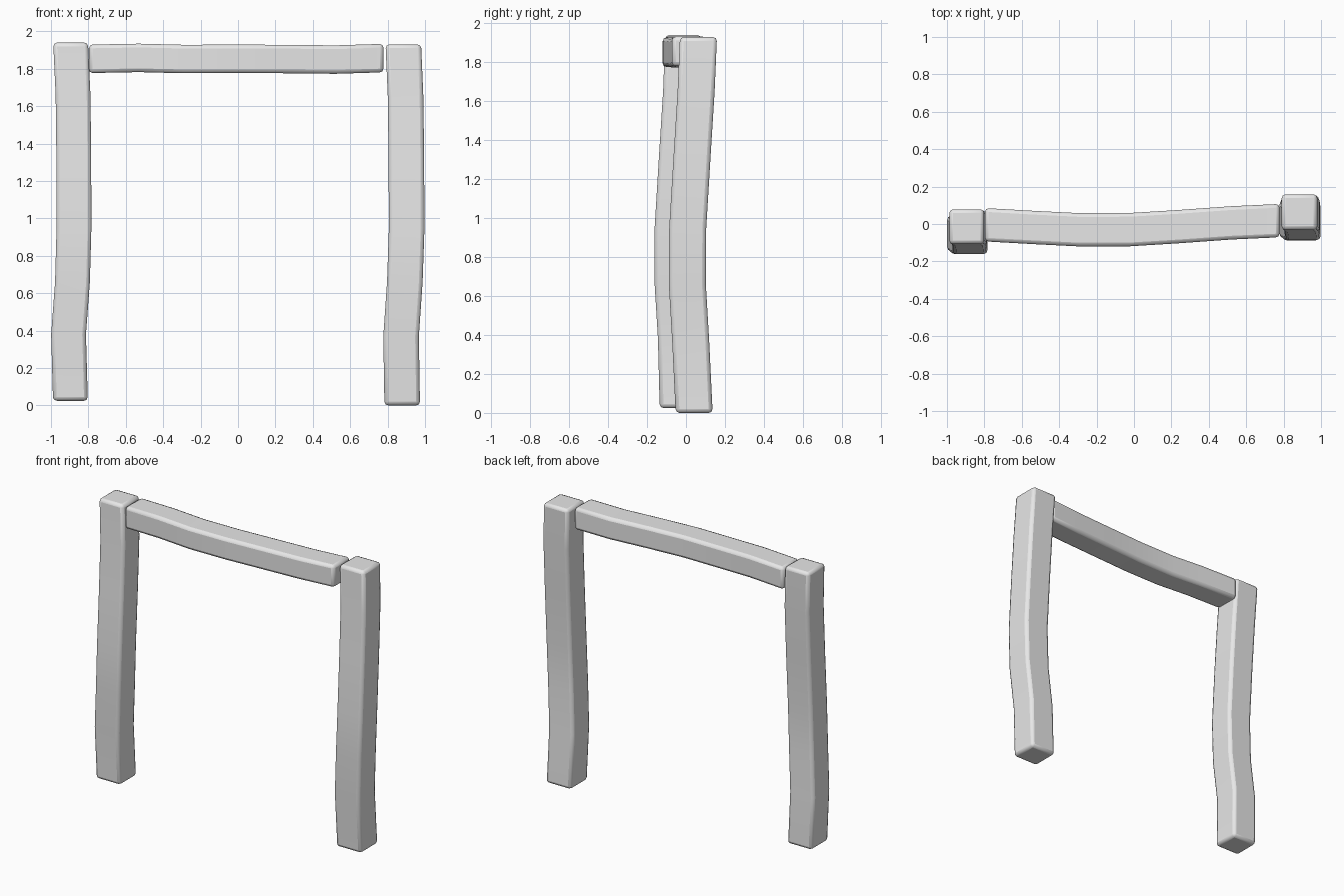
import bpy
import bmesh

if "Cube" in bpy.data.objects:
    bpy.data.objects.remove(bpy.data.objects["Cube"])

stone = bpy.data.materials.new("light grey")
stone.diffuse_color = (0.8, 0.8, 0.8, 1)
stone.use_nodes = True
stone.node_tree.nodes["Principled BSDF"].inputs["Base Color"].default_value = stone.diffuse_color


def bent_bar(name, path, width, depth, axis):
    """Square-section bar through the path centres; rings lie across the axis (0 = x, 2 = z)."""
    bm = bmesh.new()
    rings = []
    for x, y, z in path:
        ring = []
        for a, b in ((-1, -1), (1, -1), (1, 1), (-1, 1)):
            a, b = a * width / 2, b * depth / 2
            co = (x + a, y + b, z) if axis == 2 else (x, y + a, z + b)
            ring.append(bm.verts.new(co))
        rings.append(ring)
    for low, high in zip(rings, rings[1:]):
        for i in range(4):
            j = (i + 1) % 4
            bm.faces.new((low[i], low[j], high[j], high[i]))
    bm.faces.new(rings[0][::-1])
    bm.faces.new(rings[-1])
    bmesh.ops.recalc_face_normals(bm, faces=bm.faces)
    mesh = bpy.data.meshes.new(name)
    bm.to_mesh(mesh)
    bm.free()
    mesh.materials.append(stone)
    obj = bpy.data.objects.new(name, mesh)
    bpy.context.collection.objects.link(obj)
    # worn, rounded edges on the long corners and end caps only
    bevel = obj.modifiers.new("rounded edges", 'BEVEL')
    bevel.width = 0.02
    bevel.segments = 2
    bevel.limit_method = 'ANGLE'
    bevel.angle_limit = 0.8
    bpy.ops.object.select_all(action='DESELECT')
    obj.select_set(True)
    bpy.context.view_layer.objects.active = obj
    bpy.ops.object.shade_smooth_by_angle(angle=0.6)
    return obj


# two bowed uprights
bent_bar("left_post", [
    (-0.896, -0.042, 0.025), (-0.906, -0.051, 0.38), (-0.885, -0.068, 0.66),
    (-0.877, -0.068, 0.95), (-0.878, -0.045, 1.33), (-0.882, -0.024, 1.66),
    (-0.895, -0.014, 1.94)], 0.186, 0.186, 2)

bent_bar("right_post", [
    (0.878, 0.042, 0.0), (0.872, 0.024, 0.37), (0.892, 0.007, 0.66),
    (0.902, 0.009, 0.95), (0.900, 0.032, 1.33), (0.896, 0.052, 1.65),
    (0.884, 0.064, 1.93)], 0.19, 0.19, 2)

# crossbeam between the post tops
bent_bar("top_beam", [
    (-0.797, -0.004, 1.853), (-0.53, -0.019, 1.858), (-0.29, -0.031, 1.852),
    (-0.02, -0.030, 1.853), (0.24, -0.014, 1.852), (0.52, 0.006, 1.849),
    (0.778, 0.018, 1.857)], 0.178, 0.152, 0)
